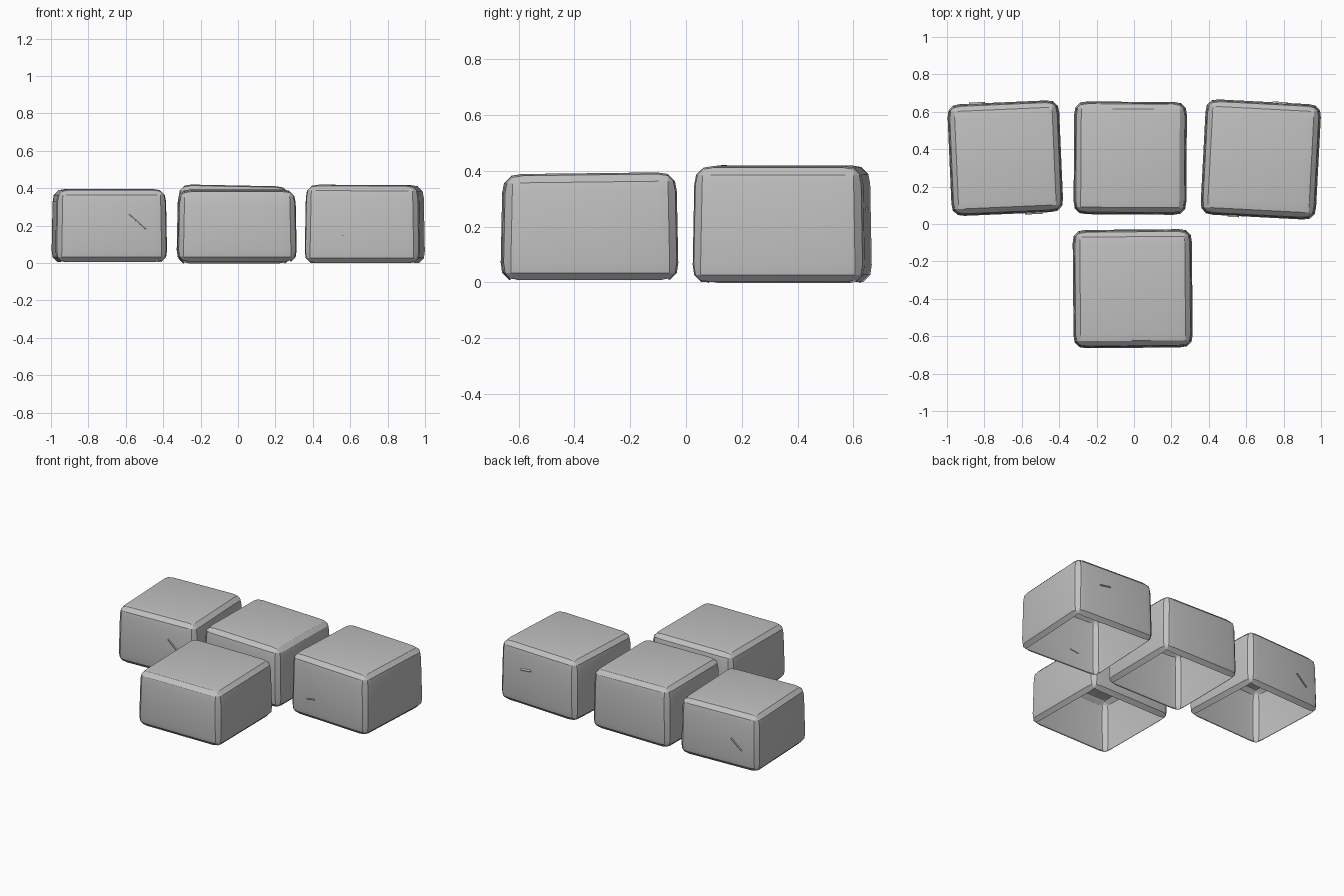
import bpy, bmesh, math
from mathutils import Matrix, Vector

cube = bpy.data.objects.get("Cube")
if cube:
    bpy.data.objects.remove(cube)


def make_material(name, colour):
    mat = bpy.data.materials.new(name)
    mat.use_nodes = True
    mat.diffuse_color = colour
    mat.node_tree.nodes["Principled BSDF"].inputs["Base Color"].default_value = colour
    return mat


stone = make_material("pale grey stone", (0.53, 0.53, 0.53, 1))


def add_object(name, bm):
    mesh = bpy.data.meshes.new(name)
    bm.to_mesh(mesh)
    bm.free()
    mesh.materials.append(stone)
    obj = bpy.data.objects.new(name, mesh)
    bpy.context.collection.objects.link(obj)
    return obj


def add_block(name, centre, size, bottom, top, turn, tilt=0.0, lean=0.0):
    """Worn paving stone: a slightly tapered, rounded shell, open underneath."""
    bm = bmesh.new()
    bmesh.ops.create_cube(bm, size=1)
    for v in bm.verts:
        high = v.co.z > 0
        taper = 0.975 if high else 1.0
        x, y = v.co.x * size[0] * taper, v.co.y * size[1] * taper
        z = top + x * lean + y * tilt if high else bottom
        v.co = (x, y, z)
    bmesh.ops.bevel(bm, geom=bm.edges[:], offset=0.068, segments=3,
                    profile=0.58, affect='EDGES', clamp_overlap=True)
    # Open the underside, keeping the turned-in rim
    bm.normal_update()
    under = [f for f in bm.faces if f.normal.z < -0.85]
    bmesh.ops.delete(bm, geom=under, context='FACES')
    bm.transform(Matrix.Translation((*centre, 0)) @ Matrix.Rotation(math.radians(turn), 4, 'Z'))
    obj = add_object(name, bm)
    bpy.ops.object.select_all(action='DESELECT')
    obj.select_set(True)
    bpy.context.view_layer.objects.active = obj
    bpy.ops.object.shade_smooth_by_angle(angle=math.radians(25))


def add_chip(name, start, end):
    """Fine sliver of stone lying along a scratch."""
    a, b = Vector(start), Vector(end)
    along = b - a
    bm = bmesh.new()
    bmesh.ops.create_cube(bm, size=1)
    shape = Matrix.Diagonal((along.length, 0.012, 0.006, 1))
    facing = Vector((1, 0, 0)).rotation_difference(along).to_matrix().to_4x4()
    bm.transform(Matrix.Translation((a + b) / 2) @ facing @ shape)
    add_object(name, bm)


# Row of three stones with one set in front of the middle
add_block("left_side_stone", (0.678, 0.345), (0.62, 0.62), -0.005, 0.418, -3, lean=-0.005)
add_block("middle_stone", (-0.02, 0.352), (0.605, 0.605), -0.008, 0.413, -0.4, tilt=-0.01, lean=-0.02)
add_block("right_side_stone", (-0.688, 0.352), (0.60, 0.60), 0.0, 0.396, 2.5)
add_block("front_stone", (-0.007, -0.346), (0.64, 0.635), 0.002, 0.391, 0.5, tilt=0.012)

# Small scratches on the outer stones
add_chip("right_front_scratch", (-0.58, 0.057, 0.26), (-0.49, 0.060, 0.18))
add_chip("left_front_scratch", (0.50, 0.045, 0.14), (0.56, 0.042, 0.15))
add_chip("right_back_scratch", (-0.80, 0.646, 0.21), (-0.88, 0.643, 0.14))
add_chip("left_back_scratch", (0.82, 0.645, 0.255), (0.74, 0.649, 0.265))
